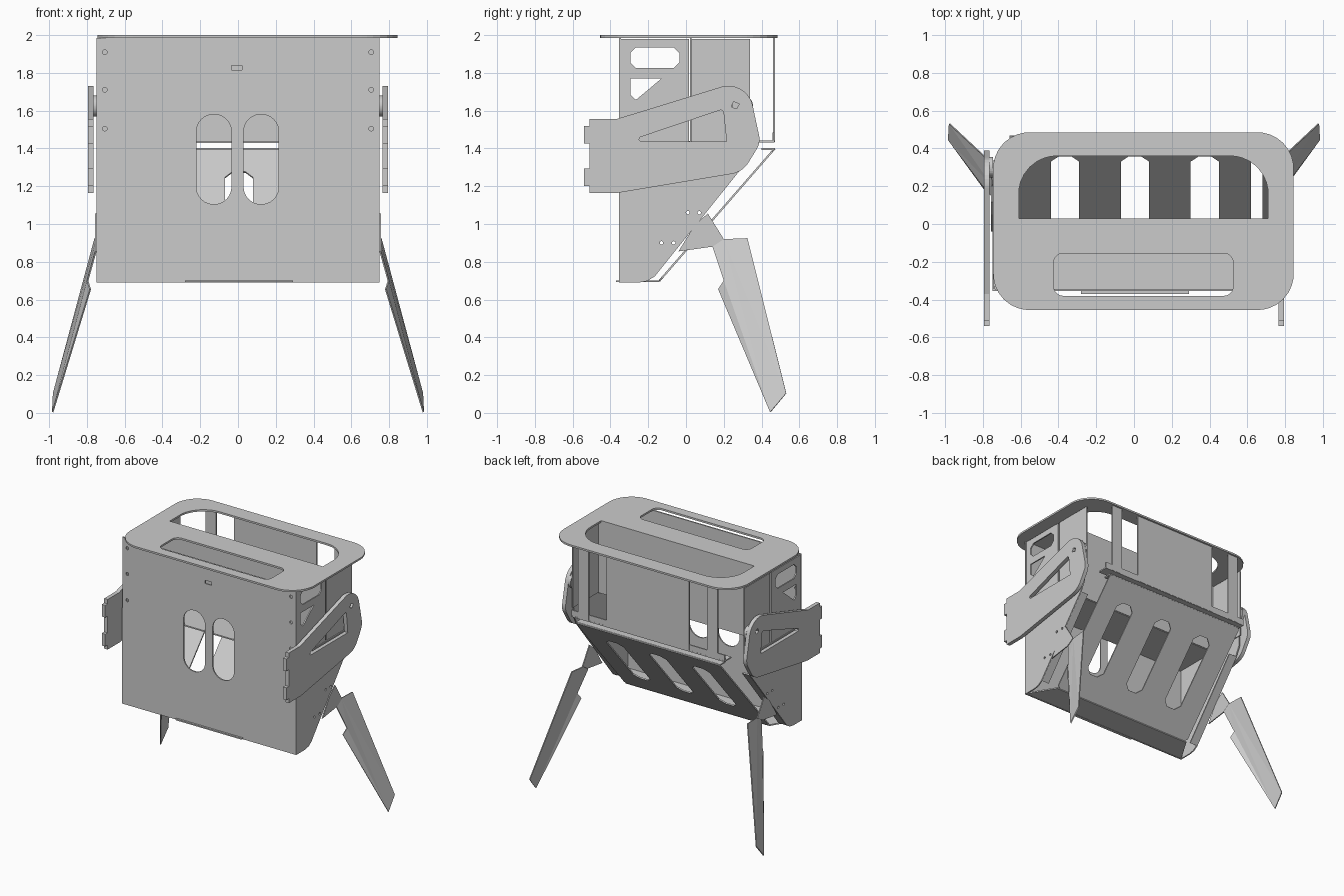
import bpy
import bmesh
from mathutils import Vector, Matrix

cube = bpy.data.objects.get("Cube")
if cube:
    bpy.data.objects.remove(cube, do_unlink=True)

grey = bpy.data.materials.new("sheet_metal_grey")
grey.use_nodes = True
grey.diffuse_color = (0.6, 0.6, 0.6, 1)
grey.node_tree.nodes["Principled BSDF"].inputs["Base Color"].default_value = (0.6, 0.6, 0.6, 1)

X, Y, Z = Vector((1, 0, 0)), Vector((0, 1, 0)), Vector((0, 0, 1))
T = 0.01


def outline(points, radius=0.0):
    """Round polygon corners; a point may carry its own radius."""
    pts = [Vector(p[:2]) for p in points]
    out = []
    for i, p in enumerate(pts):
        r = points[i][2] if len(points[i]) > 2 else radius
        if r == 0:
            out.append(p)
            continue
        d1 = (pts[i - 1] - p).normalized()
        d2 = (pts[(i + 1) % len(pts)] - p).normalized()
        reach = r / (d1 + d2).normalized().cross(d1)
        c = p + (d1 + d2).normalized() * abs(reach)
        a = p + d1 * d1.dot(c - p) - c
        b = p + d2 * d2.dot(c - p) - c
        out += [c + a.lerp(b, k / 8).normalized() * r for k in range(9)]
    return out


def rect(u0, u1, v0, v1, r=0.0):
    return outline([(u0, v0), (u1, v0), (u1, v1), (u0, v1)], r)


def dot(u, v, r=0.012):
    return rect(u - r, u + r, v - r, v + r, r * 0.98)


def chamfered(u0, u1, v0, v1, c):
    return [(u0 + c, v0), (u1 - c, v0), (u1, v0 + c), (u1, v1 - c),
            (u1 - c, v1), (u0 + c, v1), (u0, v1 - c), (u0, v0 + c)]


def sheet(name, edge, holes=(), at=(0, 0, 0), u=X, v=Z, thick=T):
    """Flat plate with holes, centred on the plane spanned by u and v."""
    curve = bpy.data.curves.new(name, 'CURVE')
    curve.dimensions = '2D'
    curve.fill_mode = 'BOTH'
    curve.extrude = thick / 2
    for loop in [edge, *holes]:
        s = curve.splines.new('POLY')
        s.points.add(len(loop) - 1)
        for q, p in zip(s.points, loop):
            q.co = (p[0], p[1], 0, 1)
        s.use_cyclic_u = True
    tmp = bpy.data.objects.new(name, curve)
    bpy.context.collection.objects.link(tmp)
    deps = bpy.context.evaluated_depsgraph_get()
    mesh = bpy.data.meshes.new_from_object(tmp.evaluated_get(deps))
    bpy.data.objects.remove(tmp, do_unlink=True)
    m = Matrix((u, v, u.cross(v))).transposed().to_4x4()
    m.translation = at
    mesh.transform(m)
    return finish(name, mesh)


def finish(name, mesh):
    bm = bmesh.new()
    bm.from_mesh(mesh)
    bmesh.ops.remove_doubles(bm, verts=bm.verts, dist=0.0002)
    bmesh.ops.recalc_face_normals(bm, faces=bm.faces)
    for f in bm.faces:
        f.smooth = False
        f.material_index = 0
    bm.to_mesh(mesh)
    bm.free()
    mesh.materials.clear()
    mesh.materials.append(grey)
    ob = bpy.data.objects.new(name, mesh)
    bpy.context.collection.objects.link(ob)
    return ob


# Top plate with the large rear opening and the front slot
opening = outline([(-0.61, 0.03), (0.71, 0.03), (0.71, 0.36, 0.2), (-0.61, 0.36, 0.2)])
sheet("top_plate", rect(-0.745, 0.845, -0.455, 0.485, 0.19),
      [opening, rect(-0.425, 0.525, -0.38, -0.155, 0.05)], (0, 0, 1.993), X, Y, 0.014)

# Front plate with twin slots, bolt holes and a small window
holes = [rect(-0.22, -0.035, 1.105, 1.58, 0.09), rect(0.03, 0.215, 1.105, 1.58, 0.09),
         rect(-0.035, 0.02, 1.815, 1.84)]
holes += [dot(s * 0.705, z) for s in (-1, 1) for z in (1.91, 1.71, 1.505)]
sheet("front_plate", rect(-0.748, 0.748, 0.69, 1.986), holes, (0, -0.35, 0))

# Floor and inner compartment
sheet("floor", [(-0.75, -0.355), (-0.28, -0.355), (-0.28, -0.37), (0.29, -0.37),
                (0.29, -0.355), (0.75, -0.355), (0.62, -0.14), (-0.62, -0.14)],
      (), (0, 0, 0.697), X, Y)
sheet("divider", rect(-0.735, 0.735, 1.435, 1.986), (), (0, 0.025, 0))
sheet("shelf", rect(-0.735, 0.735, -0.345, 0.025), (), (0, 0, 1.435), X, Y)

# Sloped rear plate with three chamfered slots
slope = Vector((0, 0.61, 0.70))
length = slope.length
sheet("sloped_plate", chamfered(-0.62, 0.62, 0, length, 0.02),
      [chamfered(c - 0.075, c + 0.075, 0.2 * length, 0.82 * length, 0.04)
       for c in (-0.365, 0.005, 0.375)],
      (0, -0.14, 0.70), X, slope.normalized())
sheet("slope_lip", rect(-0.62, 0.62, 0.4, 0.47), (), (0, 0, 1.397), X, Y)

# Rear panel, posts and lower rail
sheet("rear_panel", rect(-0.355, 0.355, 1.435, 1.986), (), (0, 0.465, 0))
sheet("rear_rail", rect(-0.66, 0.66, 0.385, 0.468), (), (0, 0, 1.437), X, Y)
sheet("rear_rail_lip", rect(-0.66, 0.66, 1.435, 1.485), (), (0, 0.462, 0))

edge_dir = Vector((0, 0.45, 0.56))
arm_edge = outline([
    (-0.54, 1.425), (-0.51, 1.425), (-0.51, 1.295), (-0.54, 1.295), (-0.54, 1.2), (-0.51, 1.2),
    (-0.51, 1.165), (-0.36, 1.165), (0.3, 1.275, 0.13), (0.395, 1.43, 0.1), (0.33, 1.735, 0.13),
    (0.2, 1.73, 0.1), (-0.37, 1.555), (-0.51, 1.555), (-0.51, 1.52), (-0.54, 1.52)])
arm_window = outline([(-0.31, 1.437, 0.012), (0.215, 1.437), (0.197, 1.608, 0.015)])
pin_hole = [(0.24, 1.62), (0.268, 1.61), (0.282, 1.636), (0.252, 1.648)]

for s, side in ((1, "left"), (-1, "right")):
    sheet("rear_post_" + side, rect(s * 0.51, s * 0.6, 1.435, 1.986), (), (0, 0.465, 0))

    # Side walls: lower plate, pierced upper front plate, upper rear plate
    sheet("lower_side_" + side,
          [(-0.355, 0.69), (-0.25, 0.69), (-0.205, 0.698), (-0.17, 0.72), (0.28, 1.28),
           (0.32, 1.36), (0.32, 1.435), (-0.355, 1.435)],
          [dot(y, z, 0.009) for y, z in ((0.01, 1.06), (0.07, 1.06), (-0.13, 0.9), (-0.065, 0.9))],
          (s * 0.745, 0, 0), Y, Z)
    sheet("upper_front_side_" + side, rect(-0.355, 0.015, 1.435, 1.98),
          [chamfered(-0.295, -0.035, 1.825, 1.935, 0.03),
           [(-0.295, 1.77), (-0.13, 1.77), (-0.265, 1.657), (-0.295, 1.685)]],
          (s * 0.74, 0, 0), Y, Z)
    sheet("upper_rear_side_" + side, rect(0.03, 0.34, 1.435, 1.98), (), (s * 0.738, 0, 0), Y, Z)
    sheet("side_flange_" + side, rect(s * 0.68, s * 0.745, 0, edge_dir.length), (),
          (0, -0.17, 0.725), X, edge_dir.normalized())

    # Swing arm with its pivot boss
    sheet("arm_" + side, arm_edge, [arm_window, pin_hole], (s * 0.78, 0, 0), Y, Z, 0.03)
    sheet("pivot_boss_" + side, dot(0.3, 1.625, 0.055), (), (s * 0.756, 0, 0), Y, Z, 0.02)

    # Leg: bracket on the wall and a splayed, creased blade
    sheet("leg_bracket_" + side,
          [(-0.04, 0.855), (0.14, 0.88), (0.2, 0.92), (0.116, 1.055), (0.05, 1.0)], (),
          (s * 0.752, 0, 0), Y, Z, 0.008)
    bm = bmesh.new()
    top_in, top_out, toe_out, toe, heel, notch, root = [
        bm.verts.new((s * x, y, z)) for x, y, z in (
            (0.75, 0.2, 0.92), (0.76, 0.325, 0.925), (0.98, 0.53, 0.105), (0.985, 0.445, 0.004),
            (0.785, 0.17, 0.655), (0.8, 0.2, 0.7), (0.75, 0.14, 0.88))]
    for ring in ((top_in, top_out, toe_out), (top_in, toe_out, toe), (top_in, toe, notch),
                 (top_in, notch, root), (notch, toe, heel)):
        bm.faces.new(ring)
    bmesh.ops.recalc_face_normals(bm, faces=bm.faces)
    bmesh.ops.solidify(bm, geom=bm.faces[:], thickness=0.008)
    mesh = bpy.data.meshes.new("leg_" + side)
    bm.to_mesh(mesh)
    bm.free()
    finish("leg_" + side, mesh)
